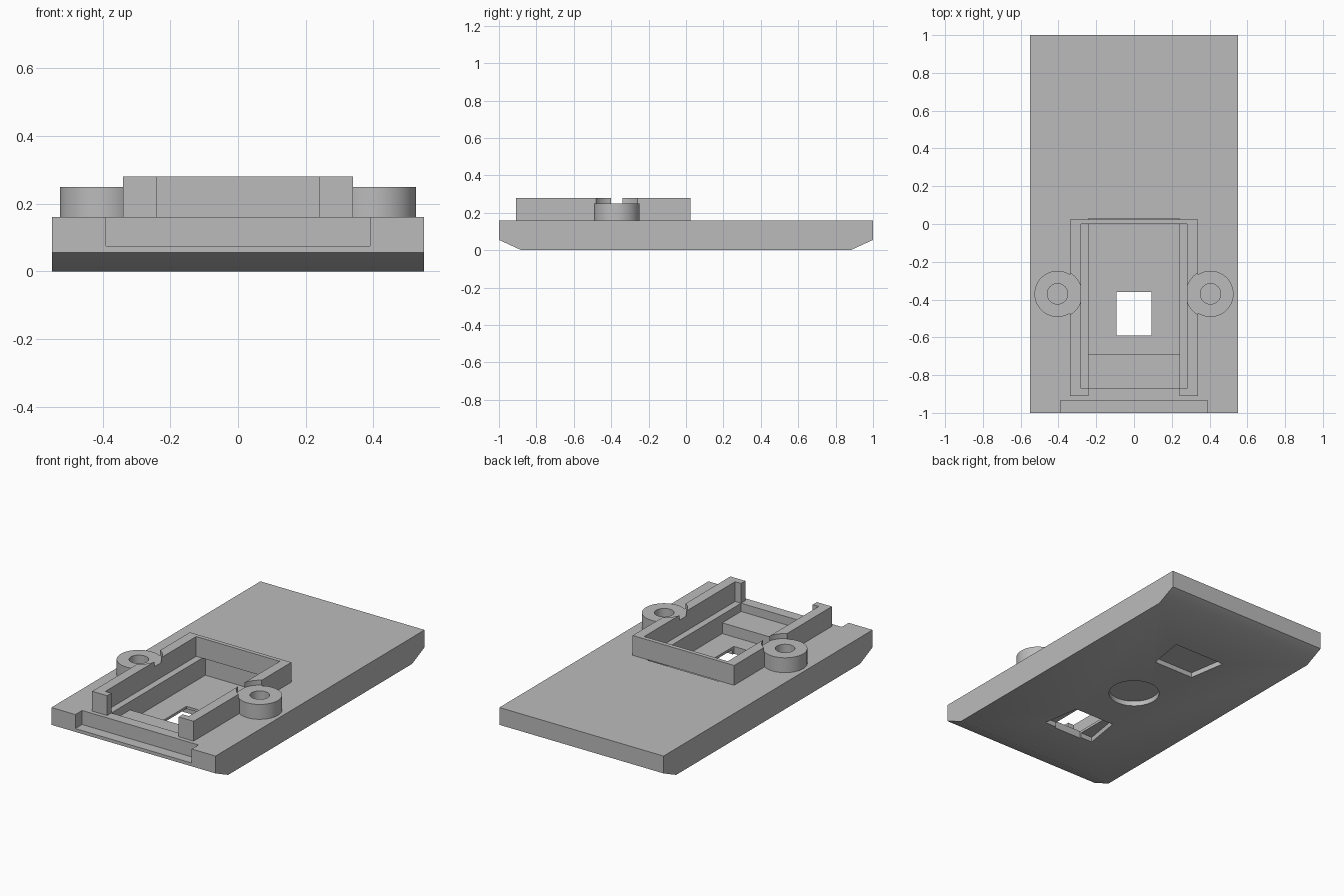
import bpy
import bmesh
from math import radians

old = bpy.data.objects.get("Cube")
if old:
    bpy.data.objects.remove(old, do_unlink=True)

grey = bpy.data.materials.new("grey_plastic")
grey.use_nodes = True
colour = (0.5, 0.5, 0.5, 1)
grey.diffuse_color = colour
grey.node_tree.nodes["Principled BSDF"].inputs["Base Color"].default_value = colour


def prism(name, outline, axis, low, high):
    """Extrude a flat outline along an axis (0 = x, 2 = z)."""
    bm = bmesh.new()
    place = (lambda a, b: (low, a, b)) if axis == 0 else (lambda a, b: (a, b, low))
    face = bm.faces.new([bm.verts.new(place(a, b)) for a, b in outline])
    moved = bmesh.ops.extrude_face_region(bm, geom=[face])["geom"]
    shift = [0, 0, 0]
    shift[axis] = high - low
    bmesh.ops.translate(bm, vec=shift, verts=[v for v in moved if isinstance(v, bmesh.types.BMVert)])
    bmesh.ops.recalc_face_normals(bm, faces=bm.faces)
    mesh = bpy.data.meshes.new(name)
    bm.to_mesh(mesh)
    bm.free()
    mesh.materials.append(grey)
    obj = bpy.data.objects.new(name, mesh)
    bpy.context.collection.objects.link(obj)
    return obj


def box(name, x0, x1, y0, y1, z0, z1):
    return prism(name, [(x0, y0), (x1, y0), (x1, y1), (x0, y1)], 2, z0, z1)


def cylinder(name, x, y, radius, z0, z1):
    bpy.ops.mesh.primitive_cylinder_add(vertices=64, radius=radius, depth=z1 - z0,
                                        location=(x, y, (z0 + z1) / 2))
    obj = bpy.context.object
    obj.name = name
    obj.data.materials.append(grey)
    return obj


def activate(obj):
    bpy.ops.object.select_all(action="DESELECT")
    obj.select_set(True)
    bpy.context.view_layer.objects.active = obj


def cut(obj, cutter):
    activate(obj)
    mod = obj.modifiers.new("cut", "BOOLEAN")
    mod.operation = "DIFFERENCE"
    mod.solver = "EXACT"
    mod.object = cutter
    bpy.ops.object.modifier_apply(modifier=mod.name)
    bpy.data.objects.remove(cutter, do_unlink=True)


def smooth(obj):
    activate(obj)
    bpy.ops.object.shade_smooth_by_angle(angle=radians(30))


TOP, RIM, BOSS_TOP = 0.16, 0.28, 0.25
BOSS_X, BOSS_Y = 0.405, -0.37

# Base plate with chamfered lower ends
profile = [(-1, 0.055), (-0.88, 0), (0.88, 0), (1, 0.055), (1, TOP), (-1, TOP)]
plate = prism("base_plate", profile, 0, -0.55, 0.55)

# Front notch, stepped pocket and window through the plate
cut(plate, box("notch_cutter", -0.39, 0.39, -1.1, -0.935, 0.075, 0.3))
cut(plate, box("ledge_cutter", -0.24, 0.24, -0.87, -0.6, 0.11, 0.3))
cut(plate, box("pocket_cutter", -0.24, 0.24, -0.69, 0.03, 0.045, 0.3))
cut(plate, box("window_cutter", -0.093, 0.093, -0.59, -0.36, -0.1, 0.3))

# Underside recesses: a round one and two tapered ones
cut(plate, cylinder("round_cutter", 0, 0, 0.143, -0.1, 0.03))
for s in (-1, 1):
    taper = [(-0.135, s * 0.35), (0.135, s * 0.35), (0.172, s * 0.58), (-0.172, s * 0.58)]
    cut(plate, prism("taper_cutter", taper, 2, -0.1, 0.03))
smooth(plate)

# Raised wall around the pocket, open at the front with inward lips
half = [(0.24, -0.91), (0.34, -0.91), (0.34, 0.025)]
inner = [(0.28, 0), (0.28, -0.87), (0.24, -0.87)]
left = half + [(-x, y) for x, y in reversed(half)]
ring = left + [(-x, y) for x, y in reversed(inner)] + inner
wall = prism("pocket_wall", ring, 2, TOP, RIM)
for s in (-1, 1):
    cut(wall, cylinder("clearance_cutter", s * BOSS_X, BOSS_Y, 0.129, BOSS_TOP, 0.4))
smooth(wall)

# Screw bosses either side of the wall
for side, s in (("left", 1), ("right", -1)):
    boss = cylinder(side + "_screw_boss", s * BOSS_X, BOSS_Y, 0.122, TOP, BOSS_TOP)
    cut(boss, cylinder("screw_hole_cutter", s * BOSS_X, BOSS_Y, 0.054, 0.1, 0.4))
    smooth(boss)
